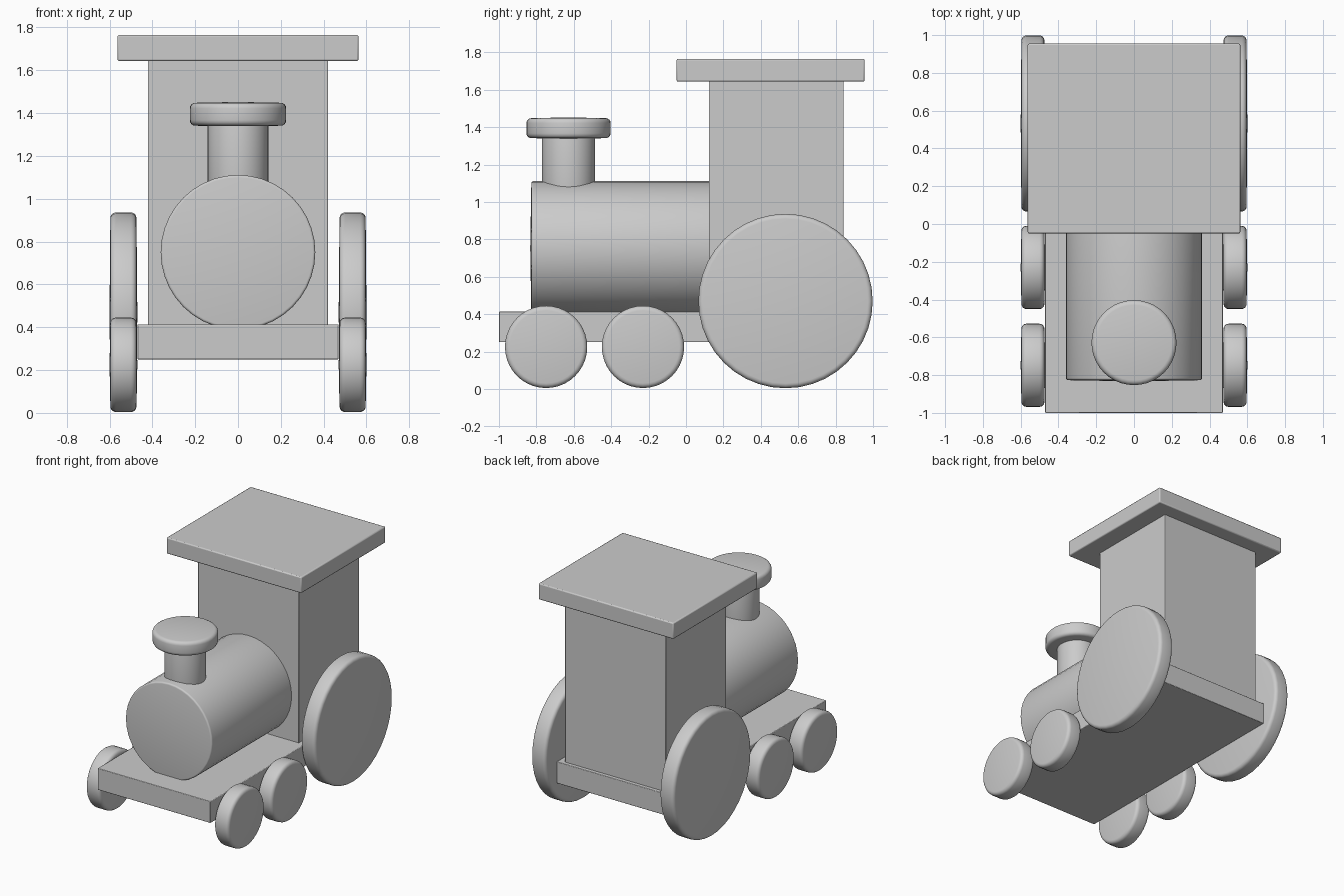
import bpy, math
from mathutils import Matrix, Vector

if "Cube" in bpy.data.objects:
    bpy.data.objects.remove(bpy.data.objects["Cube"])


def finish(ob):
    bpy.ops.object.select_all(action='DESELECT')
    ob.select_set(True)
    bpy.context.view_layer.objects.active = ob
    bpy.ops.object.shade_smooth_by_angle(angle=math.radians(40))


def box(name, lo, hi, bevel=0.008):
    """Softly bevelled box between two corners."""
    lo, hi = Vector(lo), Vector(hi)
    bpy.ops.mesh.primitive_cube_add(size=1)
    ob = bpy.context.object
    ob.name = name
    ob.data.transform(Matrix.Translation((lo + hi) / 2) @ Matrix.Diagonal((*(hi - lo), 1)))
    m = ob.modifiers.new("bevel", 'BEVEL')
    m.width, m.segments = bevel, 2
    finish(ob)
    return ob


def disc(name, r, start, end, round_, axis='Z', dome=0.004, n=40):
    """Rounded, faintly domed cylinder from start to end along an axis."""
    start, end = Vector(start), Vector(end)
    h = (end - start).length / 2
    arc = [(r - round_ + round_ * math.sin(a), h - dome - round_ + round_ * math.cos(a))
           for a in (i * math.pi / 8 for i in range(5))]
    profile = arc + [(x, -z) for x, z in reversed(arc)]
    verts = [(x * math.cos(t), x * math.sin(t), z) for x, z in profile
             for t in (2 * math.pi * k / n for k in range(n))]
    faces = [(i * n + k, (i + 1) * n + k, (i + 1) * n + (k + 1) % n, i * n + (k + 1) % n)
             for i in range(len(profile) - 1) for k in range(n)]
    top, bottom, last = len(verts), len(verts) + 1, (len(profile) - 1) * n
    verts += [(0, 0, h), (0, 0, -h)]
    for k in range(n):
        faces.append((top, k, (k + 1) % n))
        faces.append((bottom, last + (k + 1) % n, last + k))
    me = bpy.data.meshes.new(name)
    me.from_pydata(verts, [], faces)
    turn = {'X': Matrix.Rotation(math.pi / 2, 4, 'Y'),
            'Y': Matrix.Rotation(math.pi / 2, 4, 'X'),
            'Z': Matrix.Identity(4)}[axis]
    me.transform(Matrix.Translation((start + end) / 2) @ turn)
    ob = bpy.data.objects.new(name, me)
    bpy.context.collection.objects.link(ob)
    finish(ob)
    return ob


# Base, cab and roof
box("base_platform", (-0.47, -1.0, 0.25), (0.47, 0.87, 0.413), 0.004)
box("cab", (-0.42, 0.123, 0.40), (0.42, 0.842, 1.66), 0.004)
box("roof", (-0.563, -0.05, 1.643), (0.563, 0.955, 1.765))

# Boiler and chimney
disc("boiler", 0.361, (0, -0.833, 0.75), (0, 0.14, 0.75), 0.012, 'Y', 0.006)
disc("chimney", 0.142, (0, -0.628, 1.0), (0, -0.628, 1.36), 0.004)
disc("chimney_cap", 0.225, (0, -0.628, 1.337), (0, -0.628, 1.452), 0.026)

# Wheels on both sides
for side, s in (("left", -1), ("right", 1)):
    for name, y, z, r in (("front_wheel", -0.748, 0.225, 0.22),
                          ("middle_wheel", -0.23, 0.225, 0.22),
                          ("rear_wheel", 0.532, 0.47, 0.466)):
        disc(f"{name}_{side}", r, (s * 0.47, y, z), (s * 0.6, y, z), 0.026, 'X')
